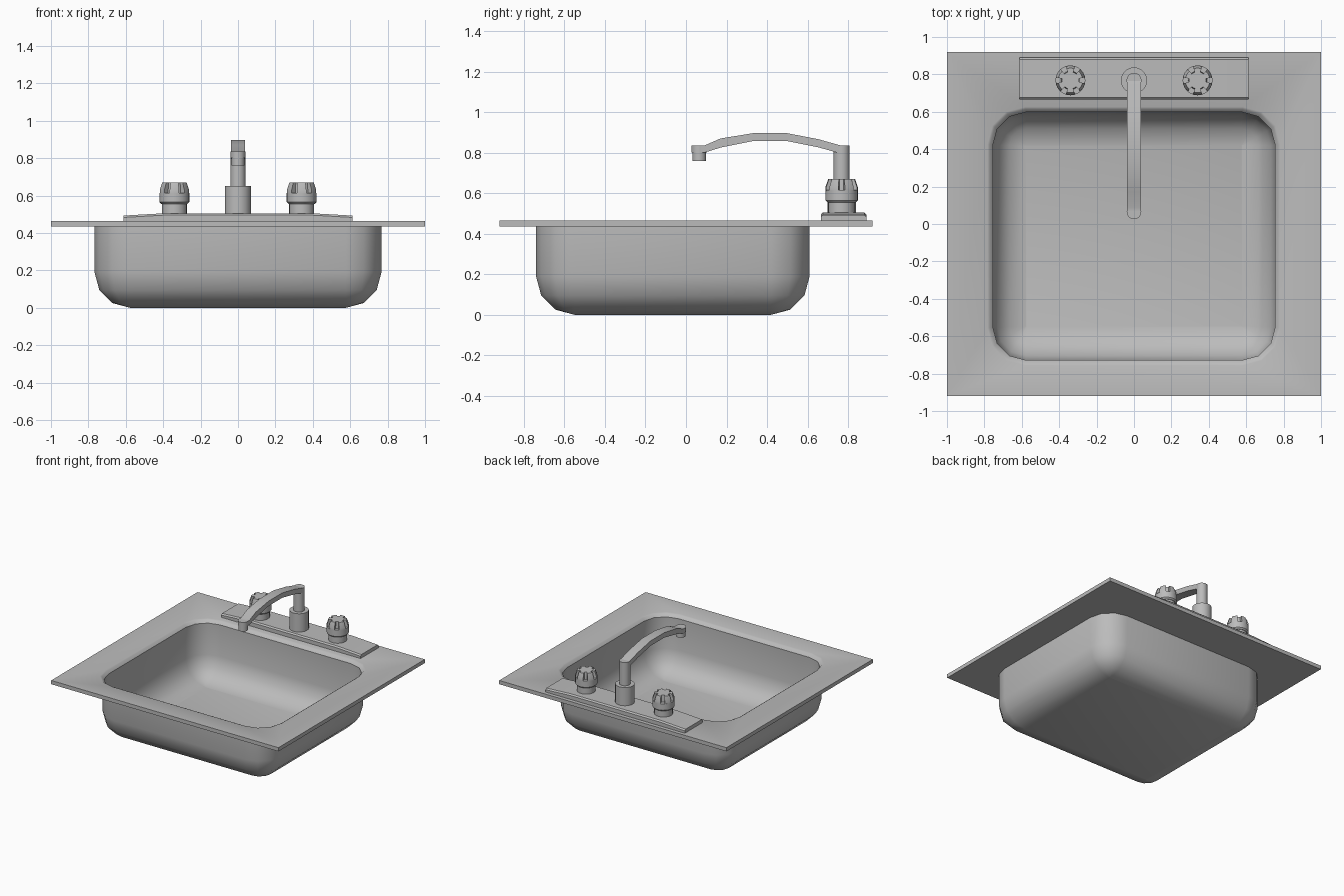
import bpy, bmesh, math

cube = bpy.data.objects.get("Cube")
if cube:
    bpy.data.objects.remove(cube, do_unlink=True)

steel = bpy.data.materials.new("brushed steel grey")
GREY = (0.5, 0.5, 0.5, 1)
steel.diffuse_color = GREY
steel.use_nodes = True
steel.node_tree.nodes["Principled BSDF"].inputs["Base Color"].default_value = GREY


def finish(bm, name, angle=40):
    """Turn a bmesh into a named, shaded object."""
    bmesh.ops.remove_doubles(bm, verts=bm.verts, dist=0.0005)
    bmesh.ops.recalc_face_normals(bm, faces=bm.faces)
    me = bpy.data.meshes.new(name)
    bm.to_mesh(me)
    bm.free()
    me.materials.append(steel)
    ob = bpy.data.objects.new(name, me)
    bpy.context.collection.objects.link(ob)
    bpy.ops.object.select_all(action='DESELECT')
    ob.select_set(True)
    bpy.context.view_layer.objects.active = ob
    bpy.ops.object.shade_smooth_by_angle(angle=math.radians(angle))
    return ob


def loft(name, rings, closed=False, angle=40):
    """Skin a stack of equal rings, capping the ends or joining last to first."""
    bm = bmesh.new()
    loops = [[bm.verts.new(p) for p in ring] for ring in rings]
    pairs = list(zip(loops, loops[1:]))
    if closed:
        pairs.append((loops[-1], loops[0]))
    else:
        bm.faces.new(loops[0])
        bm.faces.new(loops[-1])
    n = len(loops[0])
    for a, b in pairs:
        for i in range(n):
            j = (i + 1) % n
            bm.faces.new((a[i], a[j], b[j], b[i]))
    return finish(bm, name, angle)


def rounded_rect(hx, y0, y1, r, z, steps=3):
    pts = []
    for k, (cx, cy) in enumerate([(hx - r, y1 - r), (r - hx, y1 - r),
                                  (r - hx, y0 + r), (hx - r, y0 + r)]):
        for s in range(steps + 1):
            a = math.pi / 2 * (k + s / steps)
            pts.append((cx + r * math.cos(a), cy + r * math.sin(a), z))
    return pts


def lathe(name, profile, x, y, sides=20):
    return loft(name, [[(x + r * math.cos(math.tau * i / sides),
                         y + r * math.sin(math.tau * i / sides), z)
                        for i in range(sides)] for r, z in profile])


# Rim and bowl: one thin pressed sheet
R, WALL, TOP, UNDER = 0.19, 0.012, 0.465, 0.435


def bowl_ring(inset, z, r):
    return rounded_rect(0.767 - inset, -0.74 + inset, 0.61 - inset, r, z)


def bowl_curve(inset, lift):
    """Quarter-round transition from wall to floor."""
    rings = []
    for s in range(4):
        a = math.pi / 2 * s / 3
        d = (R - inset) * (1 - math.cos(a))
        z = R - (R - inset) * math.sin(a)
        rings.append(bowl_ring(inset + d, z, max(R - inset - d, 0.002)))
    return rings


def edge(z):
    return rounded_rect(1, -0.92, 0.92, 0, z)


outer = [edge(TOP), edge(UNDER), bowl_ring(0, UNDER, R)] + bowl_curve(0, 0)
inner = bowl_curve(WALL, WALL)[::-1] + [bowl_ring(WALL, 0.44, R - WALL),
                                       bowl_ring(-0.004, 0.459, R),
                                       bowl_ring(-0.016, TOP, R + 0.01)]
# The two floors close the skin between outer and inner shells
bm = bmesh.new()
loops = [[bm.verts.new(p) for p in ring] for ring in outer + inner]
split = len(outer) - 1
for k in range(len(loops)):
    if k == split:
        bm.faces.new(loops[k])
        bm.faces.new(loops[k + 1])
        continue
    a, b = loops[k], loops[(k + 1) % len(loops)]
    for i in range(len(a)):
        j = (i + 1) % len(a)
        bm.faces.new((a[i], a[j], b[j], b[i]))
finish(bm, "sink_bowl_and_rim")

# Deck plate: slightly crowned toward the middle, with eased long edges
rings = []
for x, z in [(-0.613, 0.493), (-0.4, 0.505), (0.4, 0.505), (0.613, 0.493)]:
    rings.append([(x, 0.665, TOP), (x, 0.665, z - 0.01), (x, 0.675, z),
                  (x, 0.88, z), (x, 0.89, z - 0.01), (x, 0.89, TOP)])
loft("faucet_deck_plate", rings, angle=20)

# Faucet body and column
FY = 0.768
lathe("faucet_base", [(0.07, 0.49), (0.07, 0.65)], 0, FY)
lathe("faucet_column", [(0.04, 0.64), (0.04, 0.835)], 0, FY)

# Arched spout: pairs of upper and lower heights along y
arch = [(0.065, 0.835, 0.8), (0.09, 0.835, 0.8), (0.17, 0.87, 0.825),
        (0.33, 0.896, 0.857), (0.5, 0.896, 0.857), (0.655, 0.866, 0.826),
        (0.765, 0.835, 0.795)]
W = 0.038
loft("spout_arch", [[(-W, y, lo), (W, y, lo), (W, y, hi), (-W, y, hi)]
                    for y, hi, lo in arch], angle=25)
lathe("spout_tip", [(0.039, 0.8), (0.039, 0.835)], 0, 0.065)
lathe("spout_nozzle", [(0.034, 0.76), (0.034, 0.81)], 0, 0.065)

# Tap handles: stem collar plus a crown with evenly spaced finger notches
LOBES = 6


def crown_ring(lobe_r, notch_r, z, cx):
    pts = []
    for k in range(LOBES):
        mid = math.tau * (k + 0.5) / LOBES
        for da, r in [(-0.32, notch_r), (-0.32, lobe_r), (0, lobe_r),
                      (0.32, lobe_r), (0.32, notch_r), (0.52, notch_r)]:
            pts.append((cx + r * math.cos(mid + da),
                        FY + r * math.sin(mid + da), z))
    return pts


for side, x in (("left", 0.34), ("right", -0.34)):
    lathe(side + "_handle_collar", [(0.067, 0.49), (0.067, 0.57)], x, FY)
    lathe(side + "_handle_skirt", [(0.07, 0.555), (0.08, 0.565), (0.08, 0.615)],
          x, FY, 24)
    loft(side + "_handle_crown",
         [crown_ring(0.08, 0.05, 0.61, x), crown_ring(0.08, 0.05, 0.63, x),
          crown_ring(0.066, 0.046, 0.67, x)], angle=30)
